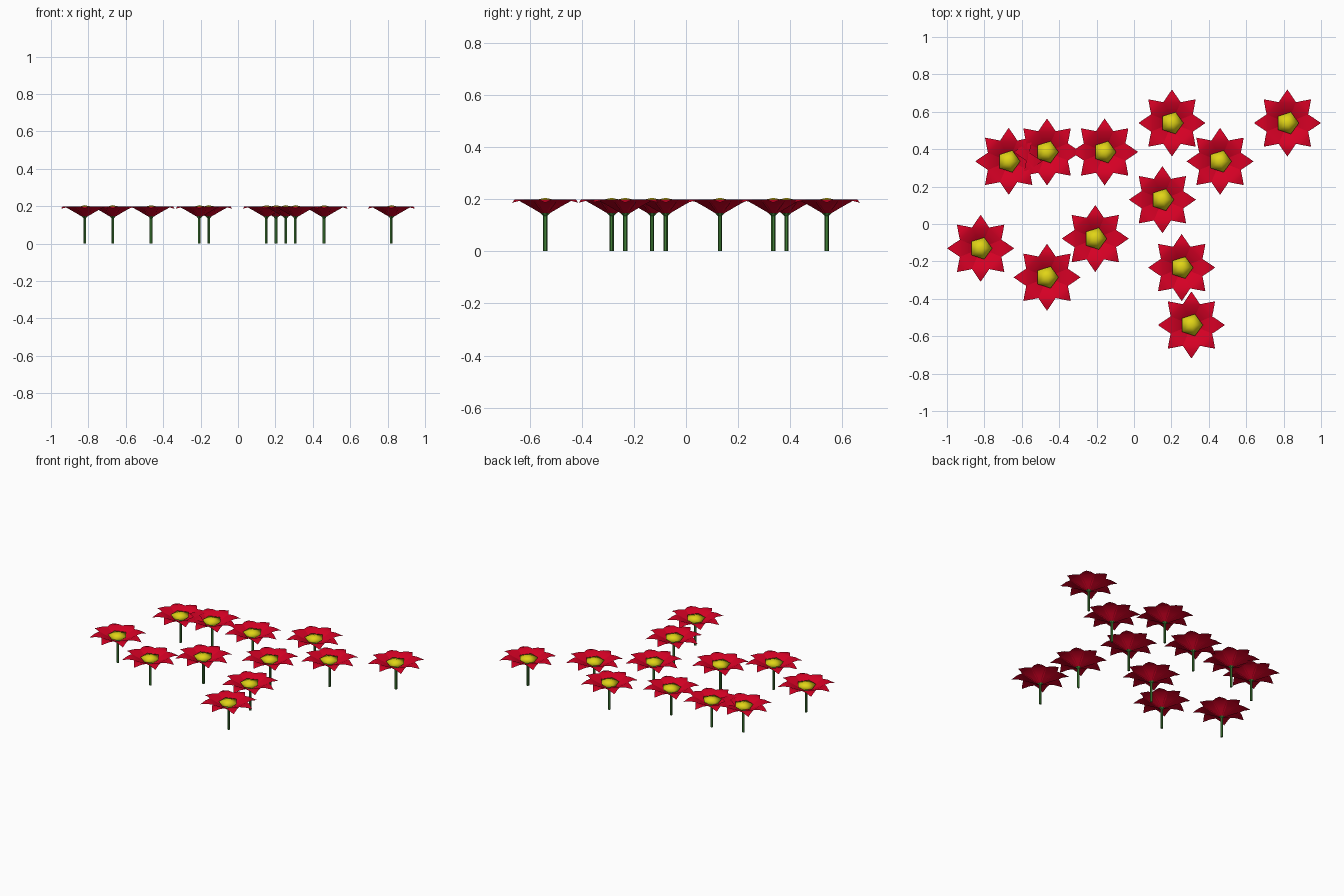
import bpy, bmesh, math
from mathutils import Matrix, Vector

if "Cube" in bpy.data.objects:
    bpy.data.objects.remove(bpy.data.objects["Cube"])

def material(name, rgb):
    m = bpy.data.materials.new(name)
    m.diffuse_color = (*rgb, 1)
    m.use_nodes = True
    m.node_tree.nodes["Principled BSDF"].inputs["Base Color"].default_value = m.diffuse_color
    return m

RED = material("petal red", (0.68, 0.0, 0.018))
YELLOW = material("centre yellow", (0.75, 0.66, 0.008))
GREEN = material("stem green", (0.05, 0.21, 0.035))

def make_mesh(name, bm, mat, smooth=True):
    for f in bm.faces:
        f.smooth = smooth
    me = bpy.data.meshes.new(name)
    bm.to_mesh(me)
    bm.free()
    me.materials.append(mat)
    return me

# Eight petals, flat across: rise from the calyx, widen, then droop to a point
def petals_mesh():
    bm = bmesh.new()
    profile = [(0.012, 0.008, 0.144), (0.06, 0.032, 0.174),
               (0.108, 0.048, 0.199), (0.14, 0.027, 0.198)]   # radius, half width, z
    for k in range(8):
        rot = Matrix.Rotation(k * math.pi / 4, 3, 'Z')
        rows = [[bm.verts.new(rot @ Vector((r, s * w, z))) for s in (-1, 1)] for r, w, z in profile]
        for a, b in zip(rows, rows[1:]):
            bm.faces.new((a[0], b[0], b[1], a[1]))
        tip = bm.verts.new(rot @ Vector((0.179, 0, 0.186)))
        bm.faces.new((rows[-1][0], tip, rows[-1][1]))
    return make_mesh("petals", bm, RED)

# Low-poly domed flower centre, tucked into the petal funnel
def centre_mesh():
    bm = bmesh.new()
    bmesh.ops.create_icosphere(bm, subdivisions=1, radius=1)
    bmesh.ops.delete(bm, geom=[v for v in bm.verts if v.co.z < -0.9], context='VERTS')
    for v in bm.verts:
        s = 0.069 if v.co.z > 0 else 0.052
        v.co = Vector((v.co.x * s, v.co.y * s, 0.18 + v.co.z * 0.025))
    return make_mesh("flower_centre", bm, YELLOW)

# Thin stem with a small flared calyx under the petals
def stem_mesh():
    bm = bmesh.new()
    for r1, r2, z0, z1 in ((0.008, 0.008, 0, 0.145), (0.008, 0.018, 0.135, 0.146)):
        bmesh.ops.create_cone(bm, cap_ends=True, segments=6, radius1=r1, radius2=r2, depth=z1 - z0,
                              matrix=Matrix.Translation((0, 0, (z0 + z1) / 2)))
    return make_mesh("stem", bm, GREEN, False)

parts = {"petals": petals_mesh(), "flower_centre": centre_mesh(), "stem": stem_mesh()}

# Flower positions in the patch
spots = [(-0.67, 0.335), (-0.465, 0.385), (-0.157, 0.385), (0.203, 0.54), (0.82, 0.54), (0.46, 0.335),
         (0.152, 0.13), (-0.82, -0.13), (-0.465, -0.285), (-0.207, -0.078), (0.255, -0.233), (0.307, -0.54)]
for i, (x, y) in enumerate(spots, 1):
    for name, me in parts.items():
        ob = bpy.data.objects.new(f"{name}_{i}", me)
        ob.location = (x, y, 0)
        bpy.context.collection.objects.link(ob)
